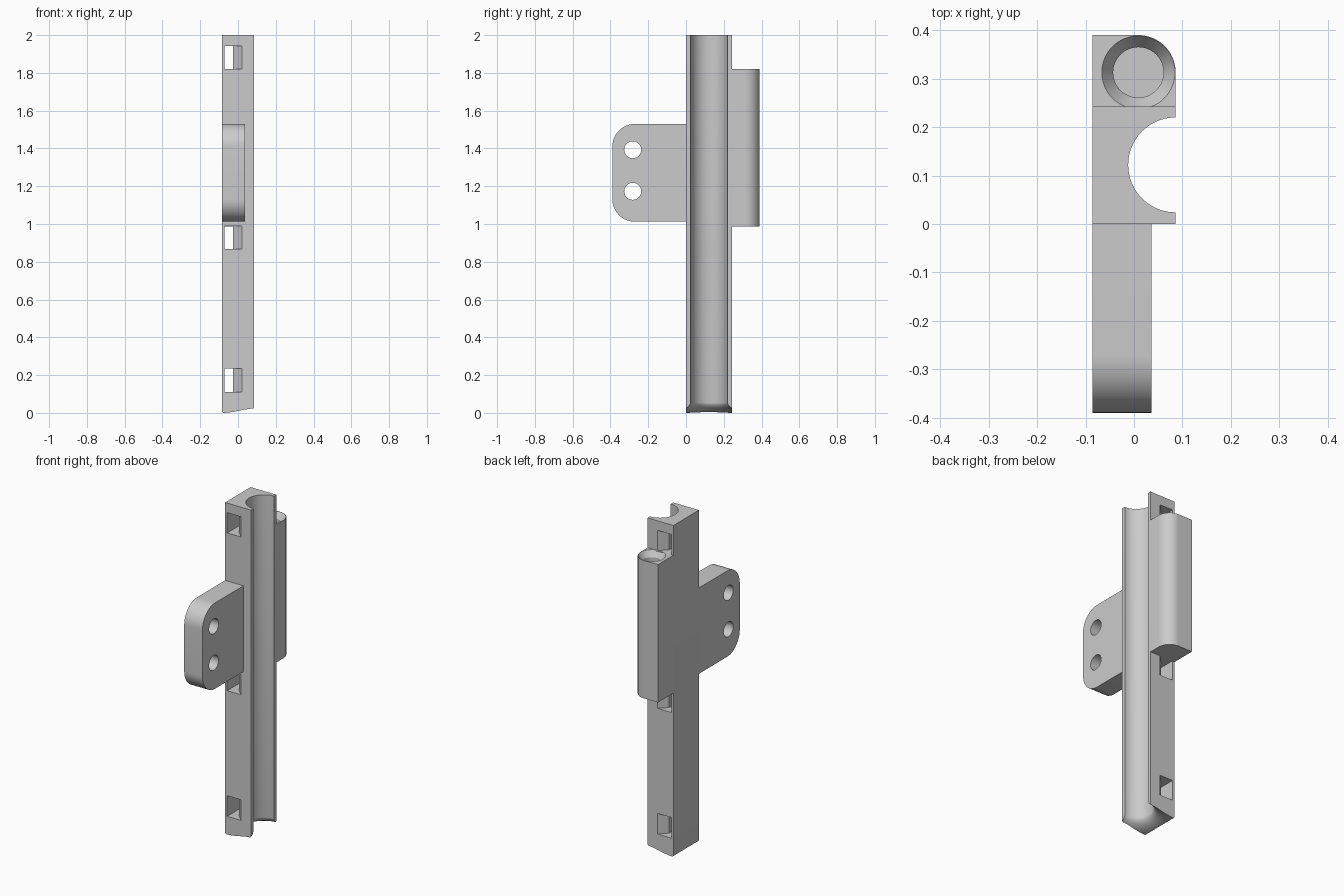
import bpy, bmesh
from math import sin, cos, pi, radians
from mathutils import Vector

if "Cube" in bpy.data.objects:
    bpy.data.objects.remove(bpy.data.objects["Cube"], do_unlink=True)

grey = bpy.data.materials.new("plain grey")
grey.use_nodes = True
grey.diffuse_color = (0.6, 0.6, 0.6, 1)
grey.node_tree.nodes["Principled BSDF"].inputs["Base Color"].default_value = (0.6, 0.6, 0.6, 1)


def arc(cx, cy, r, start, end, n=16):
    angles = [radians(start + (end - start) * i / n) for i in range(n + 1)]
    return [(cx + r * cos(a), cy + r * sin(a)) for a in angles]


def finish(name, bm):
    bmesh.ops.recalc_face_normals(bm, faces=bm.faces)
    mesh = bpy.data.meshes.new(name)
    bm.to_mesh(mesh)
    bm.free()
    mesh.materials.append(grey)
    ob = bpy.data.objects.new(name, mesh)
    bpy.context.collection.objects.link(ob)
    return ob


def prism(name, outline, axis, low, high):
    """Extrude a 2D outline along x, y or z."""
    place = {"x": lambda u, v: (low, u, v),
             "y": lambda u, v: (u, low, v),
             "z": lambda u, v: (u, v, low)}[axis]
    bm = bmesh.new()
    face = bm.faces.new([bm.verts.new(place(u, v)) for u, v in outline])
    moved = bmesh.ops.extrude_face_region(bm, geom=[face])["geom"]
    step = Vector([high - low if a == axis else 0 for a in "xyz"])
    bmesh.ops.translate(bm, vec=step, verts=[g for g in moved if isinstance(g, bmesh.types.BMVert)])
    # Close the starting end if the extrusion consumed it
    edges = [e for e in bm.edges if e.is_boundary]
    if edges:
        bmesh.ops.holes_fill(bm, edges=edges, sides=0)
    return finish(name, bm)


def lathe(name, profile, cx, cy, n=64):
    """Revolve a radius/height profile that starts and ends on the axis."""
    bm = bmesh.new()
    rings = []
    for r, z in profile:
        if r == 0:
            rings.append([bm.verts.new((cx, cy, z))] * n)
        else:
            rings.append([bm.verts.new((cx + r * cos(2 * pi * i / n), cy + r * sin(2 * pi * i / n), z))
                          for i in range(n)])
    for a, b in zip(rings, rings[1:]):
        for i in range(n):
            j = (i + 1) % n
            bm.faces.new(list(dict.fromkeys((a[i], a[j], b[j], b[i]))))
    return finish(name, bm)


def cut(ob, cutter):
    mod = ob.modifiers.new("cut", "BOOLEAN")
    mod.operation, mod.object, mod.solver = "DIFFERENCE", cutter, "EXACT"
    graph = bpy.context.evaluated_depsgraph_get()
    mesh = bpy.data.meshes.new_from_object(ob.evaluated_get(graph))
    ob.modifiers.clear()
    ob.data = mesh
    bpy.data.objects.remove(cutter, do_unlink=True)


W = 0.086            # half width of the bar
BACK = 0.243         # rear face of the bar
MID = 0.122          # groove centre
GROOVE = 0.098

# Bar with a half-round groove along its right side
bar = prism("channel_bar",
            [(-W, 0), (W, 0)] + arc(W, MID, GROOVE, 270, 90, 40) + [(W, BACK), (-W, BACK)],
            "z", 0, 2)

# Three strap slots, widened toward front and back
slot = [(-0.072, -0.02), (0.04, -0.02), (-0.026, 0.046),
        (-0.026, BACK - 0.046), (0.04, BACK + 0.02), (-0.072, BACK + 0.02)]
for low, high in ((0.11, 0.234), (0.868, 0.99), (1.82, 1.942)):
    cut(bar, prism("slot_cutter", slot, "z", low, high))

# Wide, shallow flare where the groove meets the bottom
R = 0.12
flare = [(0, 0.14), (GROOVE - 0.001, 0.14)]
flare += [(r, z / 2) for r, z in arc(GROOVE - 0.001 + R, R - 0.001, R, 180, 270, 20)]
flare += [(flare[-1][0], -0.05), (0, -0.05)]
cut(bar, lathe("flare_cutter", flare, W, MID, 96))

# Softened lower edges
left_edge = arc(0.012 - W, 0.012, 0.0125, 180, 270, 6) + [(-0.1, -0.02)]
right_edge = arc(W - 0.012, 0.034, 0.0125, 290, 360, 6) + [(0.1, 0.034), (0.1, -0.02), (W - 0.008, -0.02)]
for outline in (left_edge, right_edge):
    cut(bar, prism("edge_cutter", outline, "y", -0.1, 0.4))

# Mounting plate with rounded front corners and two holes
C = 0.12
plate = prism("mounting_plate",
              [(0, 1.53)] + arc(-0.39 + C, 1.53 - C, C, 90, 180)
              + arc(-0.39 + C, 1.012 + C, C, 180, 270) + [(0, 1.012)],
              "x", -W, 0.036)
for z in (1.173, 1.393):
    cut(plate, prism("hole_cutter", arc(-0.282, z, 0.045, 0, 360, 32)[:-1], "x", -0.2, 0.2))

# Rear holder with one rounded corner and a countersunk blind bore
PX, PY, PR = 0.009, 0.313, 0.077
holder = prism("rear_holder",
               [(-W, BACK), (W, BACK)] + arc(PX, PY, PR, 0, 90, 20) + [(-W, PY + PR)],
               "z", 0.988, 1.82)
bore = [(0, 1.03), (0.052, 1.03), (0.052, 1.785), (0.0755, 1.82), (0.0755, 1.9), (0, 1.9)]
cut(holder, lathe("bore_cutter", bore, PX, PY))

# Smooth curved walls, keep hard edges
for ob in bpy.context.view_layer.objects:
    ob.select_set(ob in (bar, plate, holder))
bpy.context.view_layer.objects.active = bar
bpy.ops.object.shade_smooth_by_angle(angle=radians(30))
